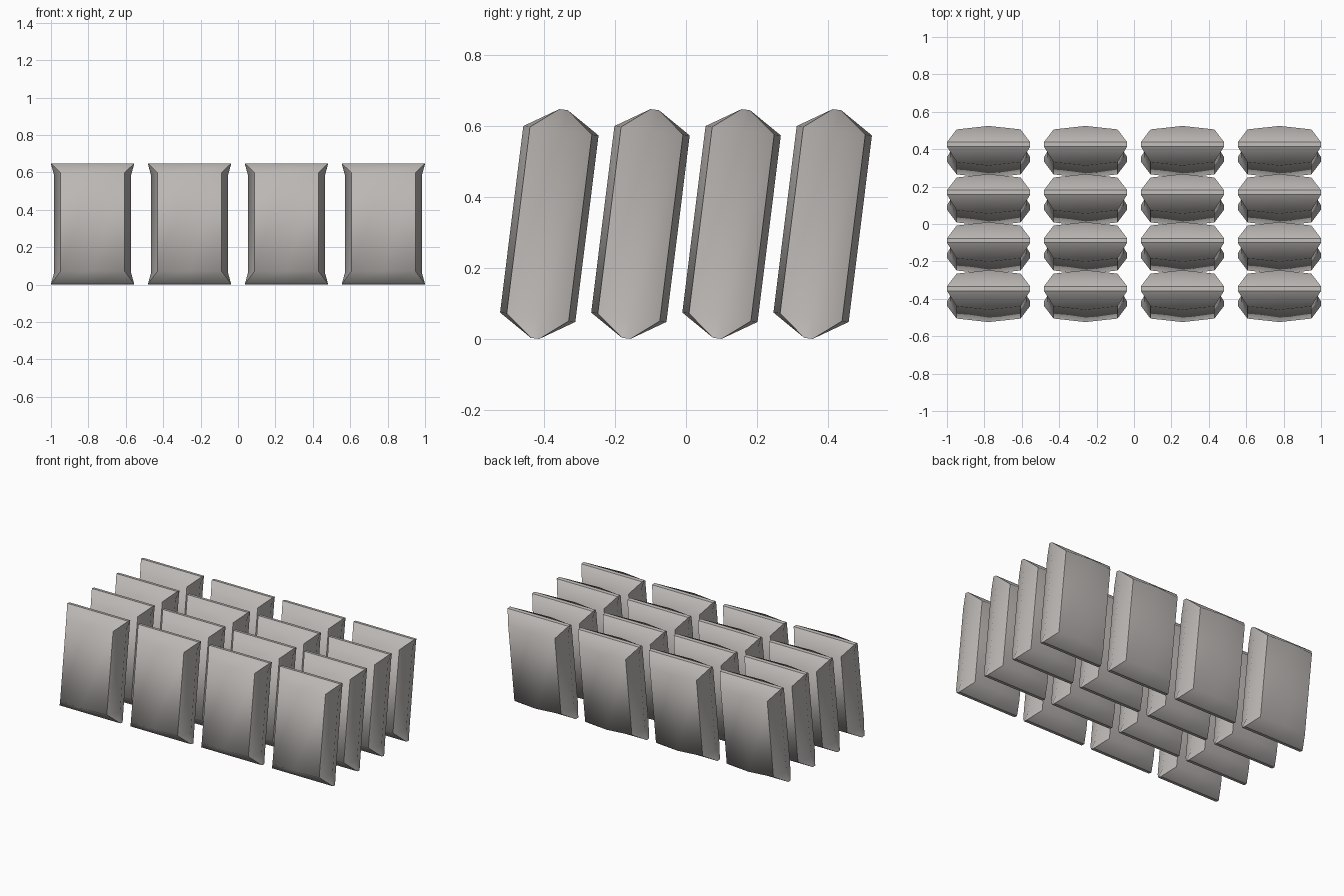
import bpy, bmesh, math
from mathutils import Matrix

if "Cube" in bpy.data.objects:
    bpy.data.objects.remove(bpy.data.objects["Cube"])

stone = bpy.data.materials.new("warm_grey")
stone.diffuse_color = (0.50, 0.475, 0.46, 1)
stone.use_nodes = True
stone.node_tree.nodes["Principled BSDF"].inputs["Base Color"].default_value = stone.diffuse_color

# Cross-section loop: (y at middle, y at ends, z, half width in x)
section = [(-0.107, -0.088, 0.265, 0.171), (-0.012, -0.012, 0.325, 0.2225),
           (0.012, 0.012, 0.325, 0.2225), (0.107, 0.088, 0.265, 0.171),
           (0.107, 0.088, -0.265, 0.171), (0.012, 0.012, -0.325, 0.2225),
           (-0.012, -0.012, -0.325, 0.2225), (-0.107, -0.088, -0.265, 0.171)]


def slab_mesh():
    bm = bmesh.new()
    cols = [[bm.verts.new((s * w, ym if s == 0 else ye, z))
             for ym, ye, z, w in section] for s in (-1, 0, 1)]
    n = len(section)
    # bulging front and back with roof-like top and bottom
    for a, b in ((0, 1), (1, 2)):
        for i in range(n):
            j = (i + 1) % n
            bm.faces.new((cols[a][i], cols[b][i], cols[b][j], cols[a][j]))
    # ends, creased along the middle
    for s, c in ((-1, cols[0]), (1, cols[2])):
        t = bm.verts.new((s * 0.2065, 0, 0.265))
        b = bm.verts.new((s * 0.2065, 0, -0.265))
        for f in ((c[0], c[1], t), (c[1], c[2], t), (c[2], c[3], t),
                  (c[3], c[4], b, t), (c[4], c[5], b), (c[5], c[6], b),
                  (c[6], c[7], b), (c[7], c[0], t, b)):
            bm.faces.new(f)
        # sharp rim around each end
        for i in range(n):
            bm.edges.get((c[i], c[(i + 1) % n])).smooth = False
    # sharp ridges
    for a, b in ((0, 1), (1, 2)):
        for i in (1, 2, 5, 6):
            bm.edges.get((cols[a][i], cols[b][i])).smooth = False
    for f in bm.faces:
        f.smooth = True
    bmesh.ops.recalc_face_normals(bm, faces=bm.faces[:])
    # lean backwards and stand on the ground
    bm.transform(Matrix.Rotation(math.radians(-7.1), 4, 'X'))
    low = min(v.co.z for v in bm.verts)
    bm.transform(Matrix.Translation((0, 0, -low)))
    me = bpy.data.meshes.new("slab")
    bm.to_mesh(me)
    bm.free()
    me.materials.append(stone)
    return me


# Four by four grid of slabs
mesh = slab_mesh()
for r in range(4):
    for c in range(4):
        ob = bpy.data.objects.new(f"slab_row{r + 1}_col{c + 1}", mesh)
        ob.location = ((c - 1.5) * 0.5183, (r - 1.5) * 0.257, 0)
        bpy.context.collection.objects.link(ob)
